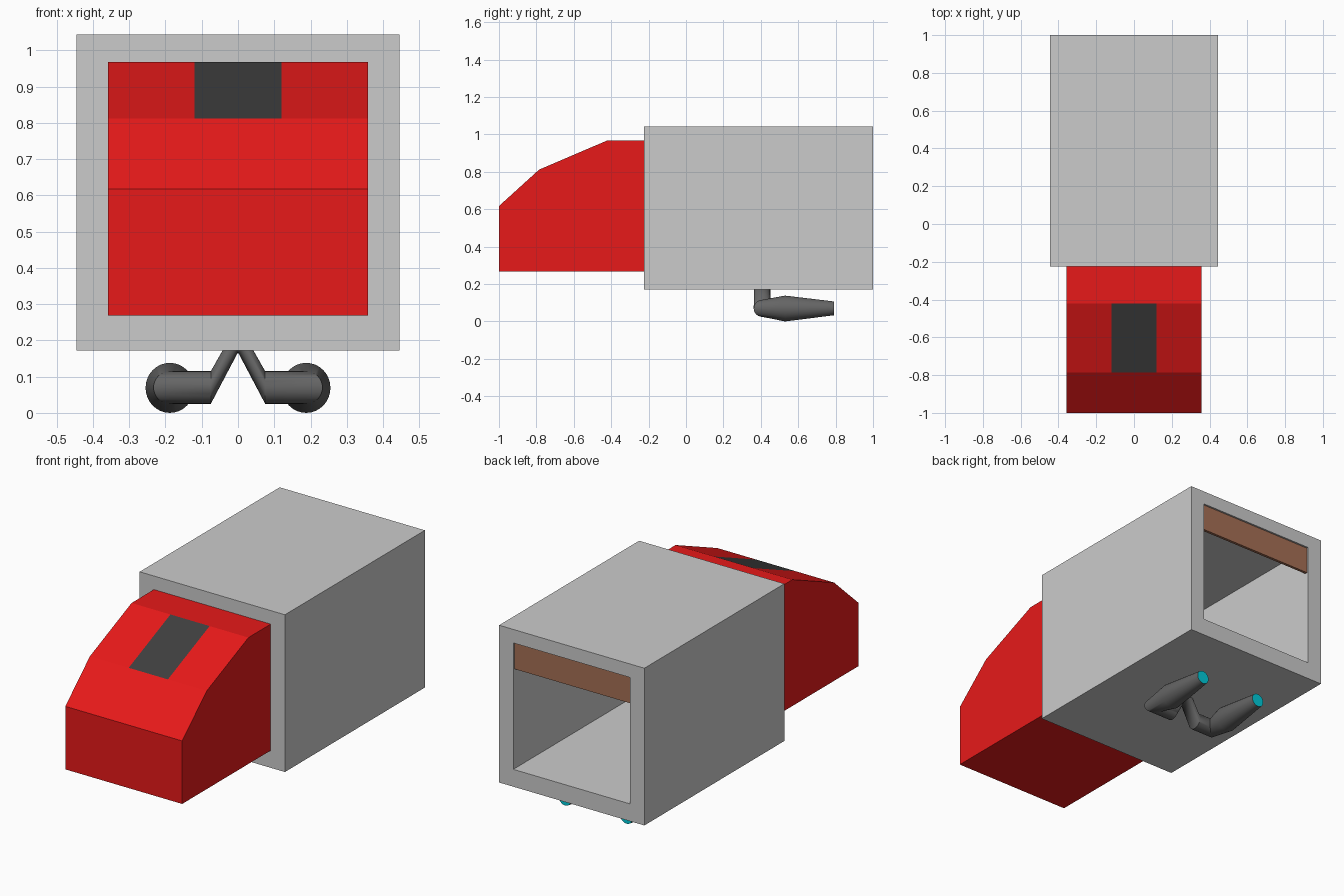
import bpy, bmesh
from math import cos, sin, pi, radians
from mathutils import Vector

if "Cube" in bpy.data.objects:
    bpy.data.objects.remove(bpy.data.objects["Cube"])


def material(name, r, g, b):
    m = bpy.data.materials.new(name)
    m.diffuse_color = (r, g, b, 1)
    m.use_nodes = True
    m.node_tree.nodes["Principled BSDF"].inputs["Base Color"].default_value = m.diffuse_color
    return m


RED = material("red_paint", 0.8, 0.01, 0.01)
GLASS = material("dark_glass", 0.05, 0.05, 0.05)
BROWN = material("brown_door", 0.38, 0.16, 0.09)
METAL = material("exhaust_metal", 0.13, 0.13, 0.13)
CYAN = material("cyan_outlet", 0.0, 0.6, 0.7)


def loft(name, rings, mats=(), start_cap=False, end_cap=False, loop=False, pick=None):
    """Skin a list of equal-length point rings; pick(face) chooses a material slot."""
    bm = bmesh.new()
    vs = [[bm.verts.new(p) for p in ring] for ring in rings]
    pairs = list(zip(vs, vs[1:])) + ([(vs[-1], vs[0])] if loop else [])
    for a, b in pairs:
        for i in range(len(a)):
            j = (i + 1) % len(a)
            bm.faces.new((a[i], a[j], b[j], b[i]))
    if start_cap:
        bm.faces.new(vs[0])
    if end_cap:
        bm.faces.new(vs[-1])
    bmesh.ops.recalc_face_normals(bm, faces=bm.faces)
    if pick:
        for f in bm.faces:
            f.material_index = pick(f)
    me = bpy.data.meshes.new(name)
    bm.to_mesh(me)
    bm.free()
    for m in mats:
        me.materials.append(m)
    ob = bpy.data.objects.new(name, me)
    bpy.context.collection.objects.link(ob)
    return ob


def rect(x, y, z0, z1):
    return [(-x, y, z0), (x, y, z0), (x, y, z1), (-x, y, z1)]


FRONT, BACK = -0.225, 1.0
IN_X, IN_Z0, IN_Z1 = 0.358, 0.268, 0.968

# Cargo box: hollow, open at the back
loft("cargo_box", [rect(0.445, FRONT, 0.172, 1.043), rect(0.445, BACK, 0.172, 1.043),
                   rect(IN_X, BACK, IN_Z0, IN_Z1), rect(IN_X, FRONT, IN_Z0, IN_Z1)], loop=True)

# Partly raised rear door, slightly recessed
loft("rear_door", [rect(IN_X, 0.975, 0.82, IN_Z1), rect(IN_X, 0.99, 0.82, IN_Z1)],
     [BROWN], True, True)

# Cab: side profile repeated across the width, windscreen in the middle strip
profile = [(-1, IN_Z0), (-1, 0.617), (-0.785, 0.812), (-0.42, IN_Z1), (FRONT, IN_Z1), (FRONT, IN_Z0)]


def windscreen(f):
    c = f.calc_center_median()
    return int(abs(c.x) < 0.05 and abs(f.normal.x) < 0.5 and -0.7 < c.y < -0.5 and c.z > 0.8)


loft("cab", [[(x, y, z) for y, z in profile] for x in (-IN_X, -0.12, 0.12, IN_X)],
     [RED, GLASS], True, True, pick=windscreen)


# Exhaust: forked pipe with tapered mufflers, mirrored across x = 0
def ring(x, y, z, ux, uy, rz, n=32):
    return [Vector((x + ux * cos(2 * pi * k / n), y + uy * cos(2 * pi * k / n),
                    z + rz * sin(2 * pi * k / n))) for k in range(n)]


pipe = loft("exhaust_pipes", [
    ring(0, 0.407, 0.207, 0, -0.043, 0.04),
    ring(0.075, 0.407, 0.07, 0, -0.045, 0.045),
    ring(0.188, 0.407, 0.07, 0.045, -0.045, 0.045),
    ring(0.188, 0.53, 0.069, 0.067, 0, 0.069),
    ring(0.188, 0.79, 0.07, 0.037, 0, 0.037),
], [METAL, CYAN], end_cap=True, pick=lambda f: int(len(f.verts) > 4))
bpy.context.view_layer.objects.active = pipe
pipe.select_set(True)
bpy.ops.object.shade_smooth_by_angle(angle=radians(35))
pipe.modifiers.new("mirror", 'MIRROR')
